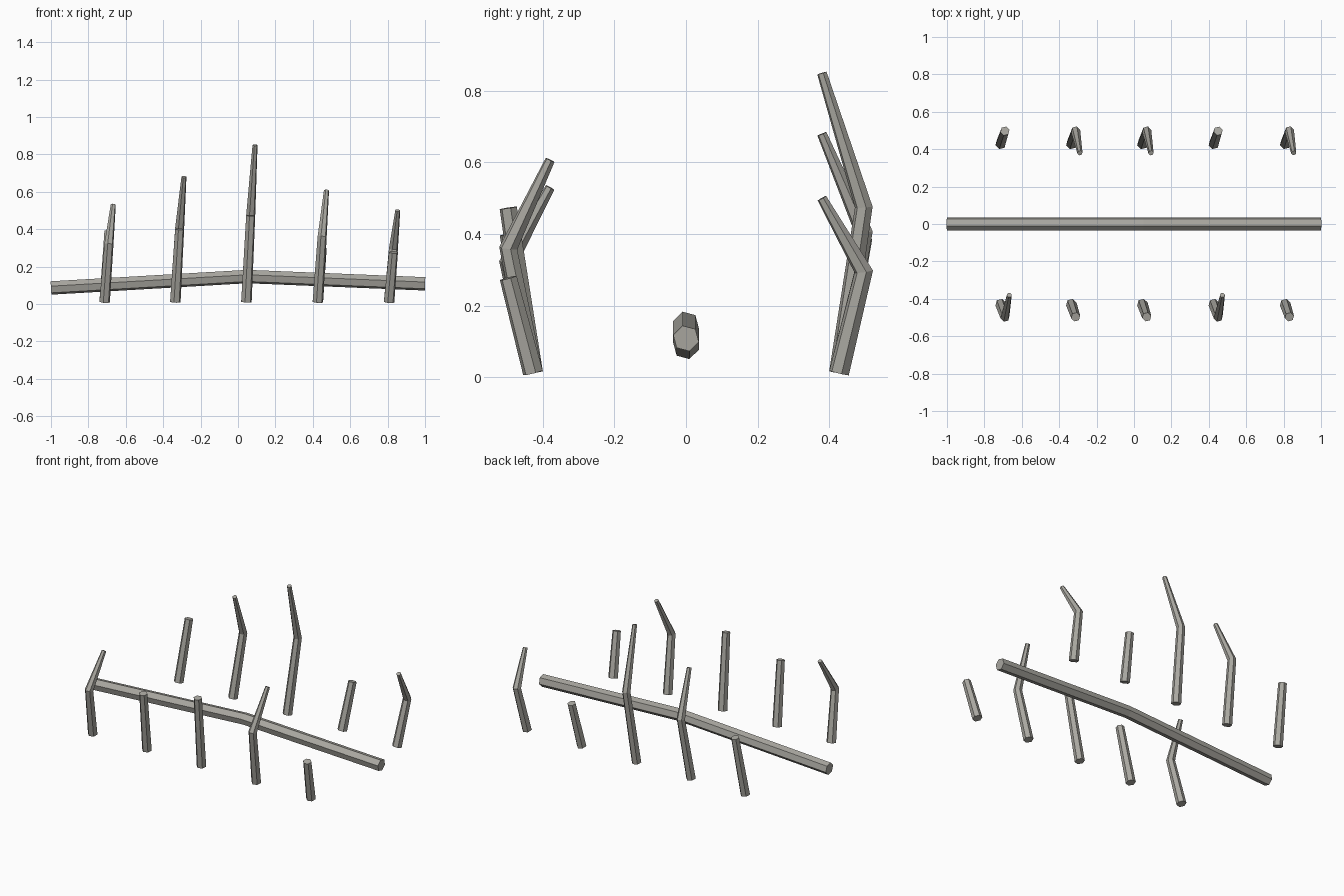
import bpy, bmesh, math
from mathutils import Vector

if "Cube" in bpy.data.objects:
    bpy.data.objects.remove(bpy.data.objects["Cube"])

bone = bpy.data.materials.new("weathered grey")
bone.diffuse_color = (0.40, 0.39, 0.355, 1)
bone.use_nodes = True
bone.node_tree.nodes["Principled BSDF"].inputs["Base Color"].default_value = bone.diffuse_color


def tube(name, points, radii, side, phase):
    """Six-sided tapered tube along a path, mitred at its bends."""
    pts = [Vector(p) for p in points]
    side = Vector(side)
    bm = bmesh.new()
    rings = []
    for i, p in enumerate(pts):
        before = (p - pts[i - 1]).normalized() if i > 0 else None
        after = (pts[i + 1] - p).normalized() if i < len(pts) - 1 else None
        t = ((before or after) + (after or before)).normalized()
        stretch = 1 / t.dot(before or after)
        e1 = (side - side.dot(t) * t).normalized()
        e2 = t.cross(e1)
        ring = []
        for k in range(6):
            a = math.radians(phase + 60 * k)
            ring.append(bm.verts.new(p + radii[i] * (math.cos(a) * e1 + stretch * math.sin(a) * e2)))
        rings.append(ring)
    for a, b in zip(rings, rings[1:]):
        for k in range(6):
            bm.faces.new((a[k], a[(k + 1) % 6], b[(k + 1) % 6], b[k]))
    bm.faces.new(rings[0][::-1])
    bm.faces.new(rings[-1])
    bmesh.ops.recalc_face_normals(bm, faces=bm.faces)
    mesh = bpy.data.meshes.new(name)
    bm.to_mesh(mesh)
    bm.free()
    mesh.materials.append(bone)
    bpy.context.collection.objects.link(bpy.data.objects.new(name, mesh))


# spine: long beam with a slight hump
tube("spine", [(-1, 0, 0.086), (0.05, 0, 0.147), (1, 0, 0.108)],
     [0.037] * 3, (0, 1, 0), 45)

# ribs: x at the foot, then (joint height, tip height or None if broken off)
ribs = [
    (-0.713, (0.32, 0.53), (0.39, None)),
    (-0.335, (0.40, None), (0.405, 0.68)),
    (0.045, (0.473, None), (0.475, 0.85)),
    (0.427, (0.36, 0.607), (0.30, None)),
    (0.808, (0.277, None), (0.295, 0.50)),
]
for n, (x, front, back) in enumerate(ribs, 1):
    for label, sign, (joint, tip) in (("front", -1, front), ("back", 1, back)):
        path = [(x, sign * 0.428, 0.012), (x + 0.023, sign * 0.497, joint)]
        radii = [0.029, 0.025]
        if tip:
            path.append((x + 0.046, sign * 0.38, tip))
            radii.append(0.014)
        tube(f"{label}_rib_{n}", path, radii, (1, 0, 0), 15)
